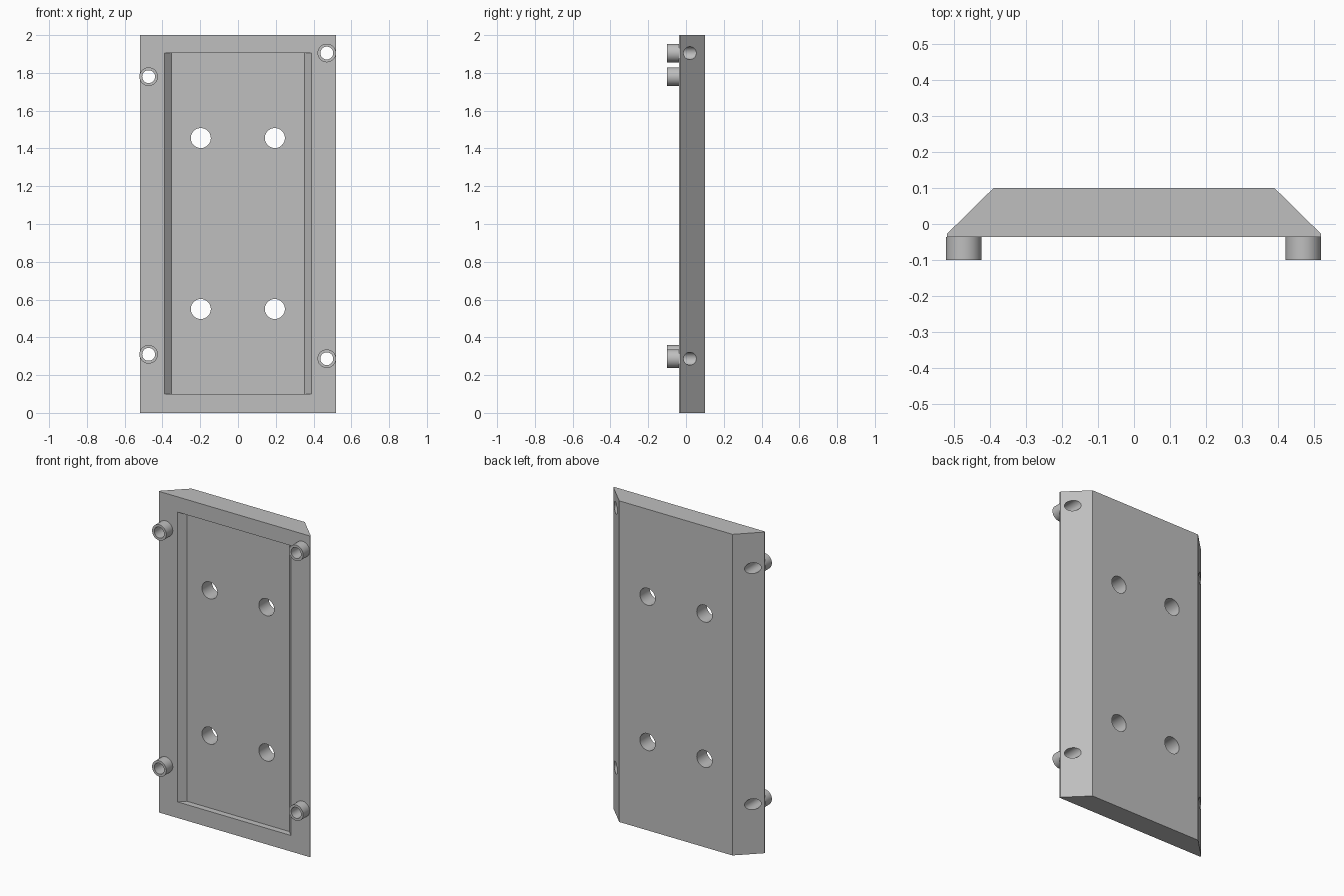
import bpy, bmesh, math
from mathutils import Matrix, Vector

cube = bpy.data.objects.get("Cube")
if cube:
    bpy.data.objects.remove(cube, do_unlink=True)

FRONT, BACK, POST_FRONT = -0.036, 0.10, -0.10
POCKET_FLOOR = FRONT + 0.038
POST_R, BORE_R, MOUNT_R = 0.049, 0.034, 0.053
POSTS = [(-0.473, 1.78), (-0.473, 0.31), (0.47, 1.905), (0.47, 0.287)]
MOUNTS = [(x, z) for x in (-0.197, 0.195) for z in (0.55, 1.455)]

grey = bpy.data.materials.new("plain grey")
grey.use_nodes = True
grey.diffuse_color = (0.52, 0.52, 0.52, 1)
grey.node_tree.nodes["Principled BSDF"].inputs["Base Color"].default_value = grey.diffuse_color


def add_object(name, bm):
    bmesh.ops.recalc_face_normals(bm, faces=bm.faces)
    mesh = bpy.data.meshes.new(name)
    bm.to_mesh(mesh)
    bm.free()
    mesh.materials.append(grey)
    obj = bpy.data.objects.new(name, mesh)
    bpy.context.collection.objects.link(obj)
    return obj


def prism(name, profile, z0, z1):
    """Extrude an (x, y) profile upwards."""
    bm = bmesh.new()
    face = bm.faces.new([bm.verts.new((x, y, z0)) for x, y in profile])
    new = bmesh.ops.extrude_face_region(bm, geom=[face])["geom"]
    verts = [v for v in new if isinstance(v, bmesh.types.BMVert)]
    bmesh.ops.translate(bm, verts=verts, vec=(0, 0, z1 - z0))
    return add_object(name, bm)


def rod(name, x, z, radius, y0, y1):
    """Cylinder lying along y."""
    bm = bmesh.new()
    place = Matrix.Translation((x, (y0 + y1) / 2, z)) @ Matrix.Rotation(math.pi / 2, 4, "X")
    bmesh.ops.create_cone(bm, cap_ends=True, segments=48, radius1=radius,
                          radius2=radius, depth=y1 - y0, matrix=place)
    return add_object(name, bm)


def cut(target, cutter):
    mod = target.modifiers.new("cut", "BOOLEAN")
    mod.operation = "DIFFERENCE"
    mod.solver = "EXACT"
    mod.object = cutter
    bpy.context.view_layer.objects.active = target
    bpy.ops.object.modifier_apply(modifier=mod.name)
    bpy.data.objects.remove(cutter, do_unlink=True)


def shade(obj):
    bpy.ops.object.select_all(action="DESELECT")
    obj.select_set(True)
    bpy.context.view_layer.objects.active = obj
    bpy.ops.object.shade_smooth_by_angle(angle=math.radians(30))


def mirrored(half):
    return half + [(-x, y) for x, y in reversed(half)]


# Plate with chamfered long sides
plate = prism("back_plate", mirrored([(0.52, FRONT), (0.52, -0.028), (0.39, BACK)]), 0, 2)

# Shallow front pocket with sloping long walls, extended forward past the face
pocket = prism("pocket_cutter", mirrored([(0.39, FRONT - 0.05), (0.39, FRONT),
                                          (0.353, POCKET_FLOOR)]), 0.1, 1.905)
cut(plate, pocket)

# Mounting holes and screw bores through the plate
for x, z in MOUNTS:
    cut(plate, rod("hole_cutter", x, z, MOUNT_R, -0.2, 0.2))
for x, z in POSTS:
    cut(plate, rod("bore_cutter", x, z, BORE_R, -0.2, 0.2))
shade(plate)

# Hollow standoff posts on the front rim
for i, (x, z) in enumerate(POSTS):
    post = rod(f"standoff_post_{i + 1}", x, z, POST_R, POST_FRONT, FRONT)
    cut(post, rod("bore_cutter", x, z, BORE_R, -0.2, 0.2))
    shade(post)
